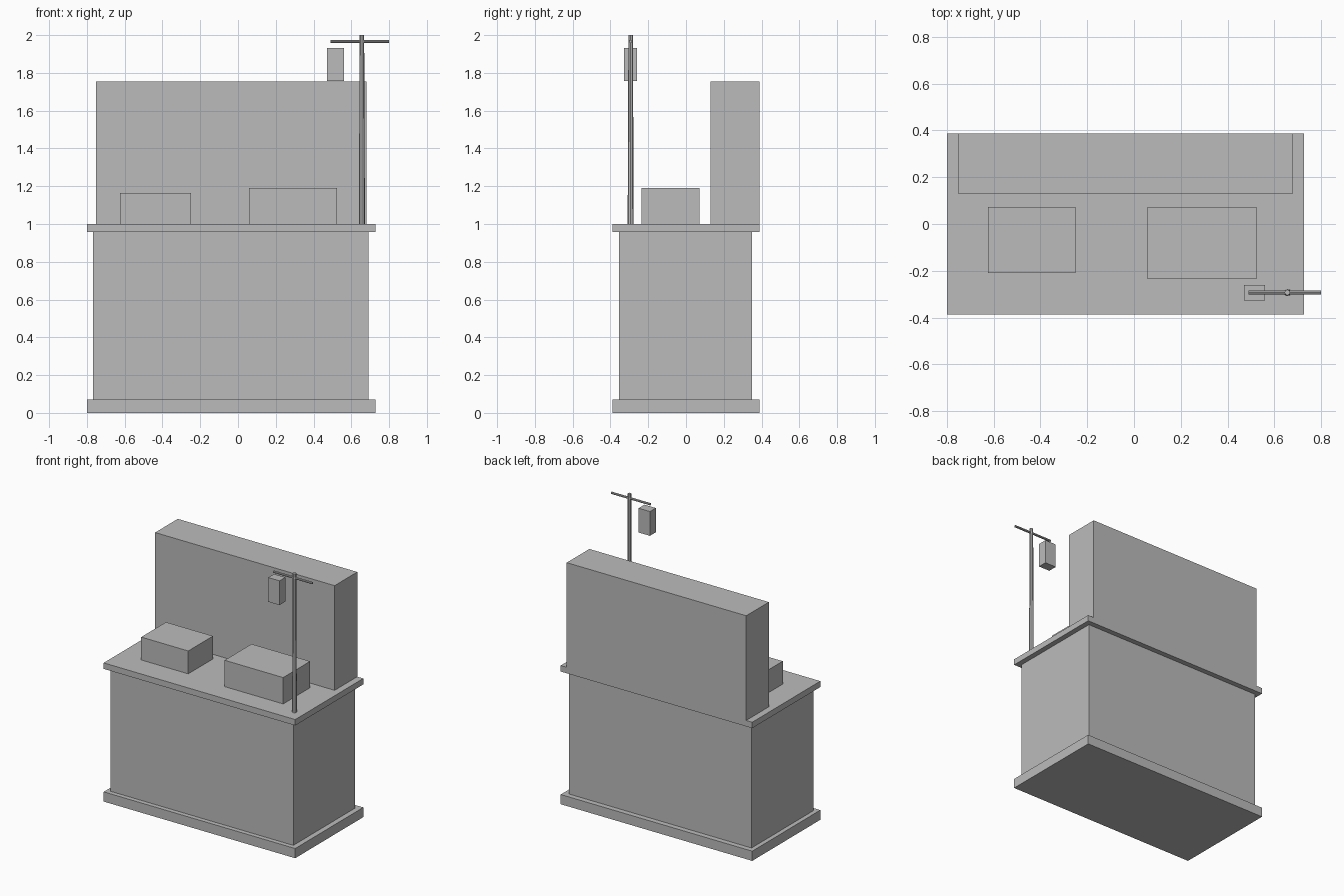
import bpy
from math import pi
from mathutils import Vector

cube = bpy.data.objects.get("Cube")
if cube:
    bpy.data.objects.remove(cube, do_unlink=True)

# Plain grey for everything
grey = bpy.data.materials.new("plain grey")
grey.use_nodes = True
colour = (0.5, 0.5, 0.5, 1)
grey.diffuse_color = colour
grey.node_tree.nodes["Principled BSDF"].inputs["Base Color"].default_value = colour


def finish(name):
    obj = bpy.context.object
    obj.name = name
    obj.data.name = name
    obj.data.materials.append(grey)
    return obj


def box(name, low, high):
    low, high = Vector(low), Vector(high)
    bpy.ops.mesh.primitive_cube_add(size=1, location=(low + high) / 2)
    obj = finish(name)
    for v in obj.data.vertices:
        v.co *= high - low


def rod(name, centre, length, r_low, r_high, rotation=(0, 0, 0)):
    bpy.ops.mesh.primitive_cone_add(vertices=8, radius1=r_low, radius2=r_high,
                                    depth=length, location=centre, rotation=rotation)
    finish(name)


# Counter: plinth, body and overhanging top
box("plinth", (-0.8, -0.388, 0), (0.728, 0.388, 0.07))
box("counter_body", (-0.768, -0.355, 0.07), (0.69, 0.35, 0.957))
box("countertop", (-0.8, -0.388, 0.957), (0.728, 0.388, 1.0))

# Back cabinet and goods on the counter
box("back_cabinet", (-0.752, 0.13, 1.0), (0.68, 0.388, 1.755))
box("right_crate", (-0.625, -0.21, 1.0), (-0.25, 0.072, 1.165))
box("left_crate", (0.058, -0.235, 1.0), (0.525, 0.072, 1.19))

# Lantern on its pole
rod("lantern_pole", (0.656, -0.293, 1.5), 1.0, 0.016, 0.012)
rod("lantern_crossbar", (0.645, -0.293, 1.967), 0.31, 0.008, 0.008, (0, pi / 2, 0))
box("lantern", (0.47, -0.327, 1.757), (0.56, -0.26, 1.932))
